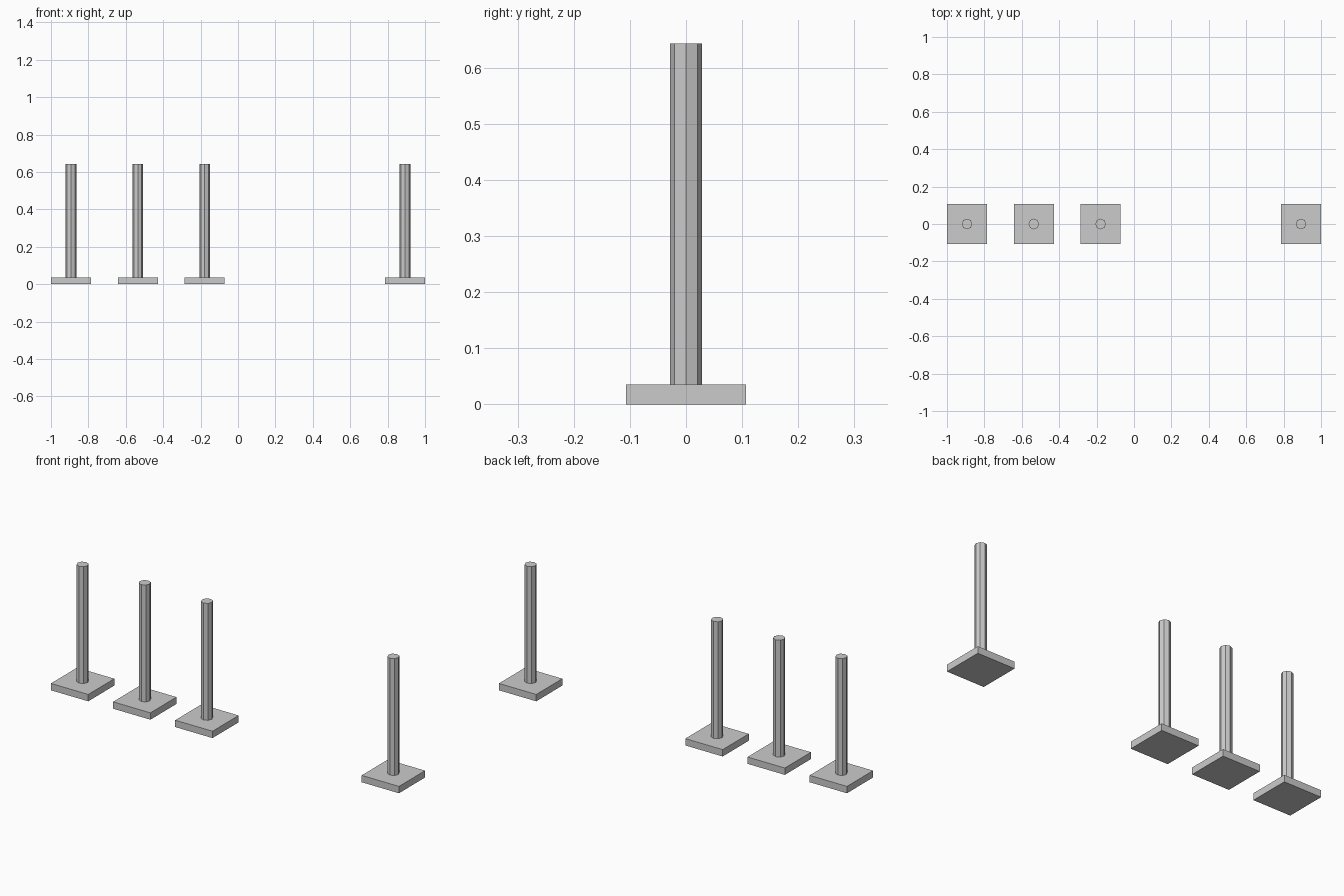
import bpy

if "Cube" in bpy.data.objects:
    bpy.data.objects.remove(bpy.data.objects["Cube"])

UNIT = 2 / 5.6          # spacing between neighbouring posts
BASE_W, BASE_H = 0.6 * UNIT, 0.1 * UNIT
POST_R, POST_H = 0.08 * UNIT, 1.7 * UNIT


def add_post(number, x):
    # Square foot plate
    bpy.ops.mesh.primitive_cube_add(size=1, location=(x, 0, BASE_H / 2))
    base = bpy.context.object
    base.name = f"base_plate_{number}"
    base.scale = (BASE_W, BASE_W, BASE_H)
    # Eight-sided upright
    bpy.ops.mesh.primitive_cylinder_add(
        vertices=8, radius=POST_R, depth=POST_H,
        location=(x, 0, BASE_H + POST_H / 2))
    bpy.context.object.name = f"post_{number}"


# Row of six slots with the fourth and fifth left empty
for number, slot in enumerate((0, 1, 2, 5), start=1):
    add_post(number, (slot - 2.5) * UNIT)
